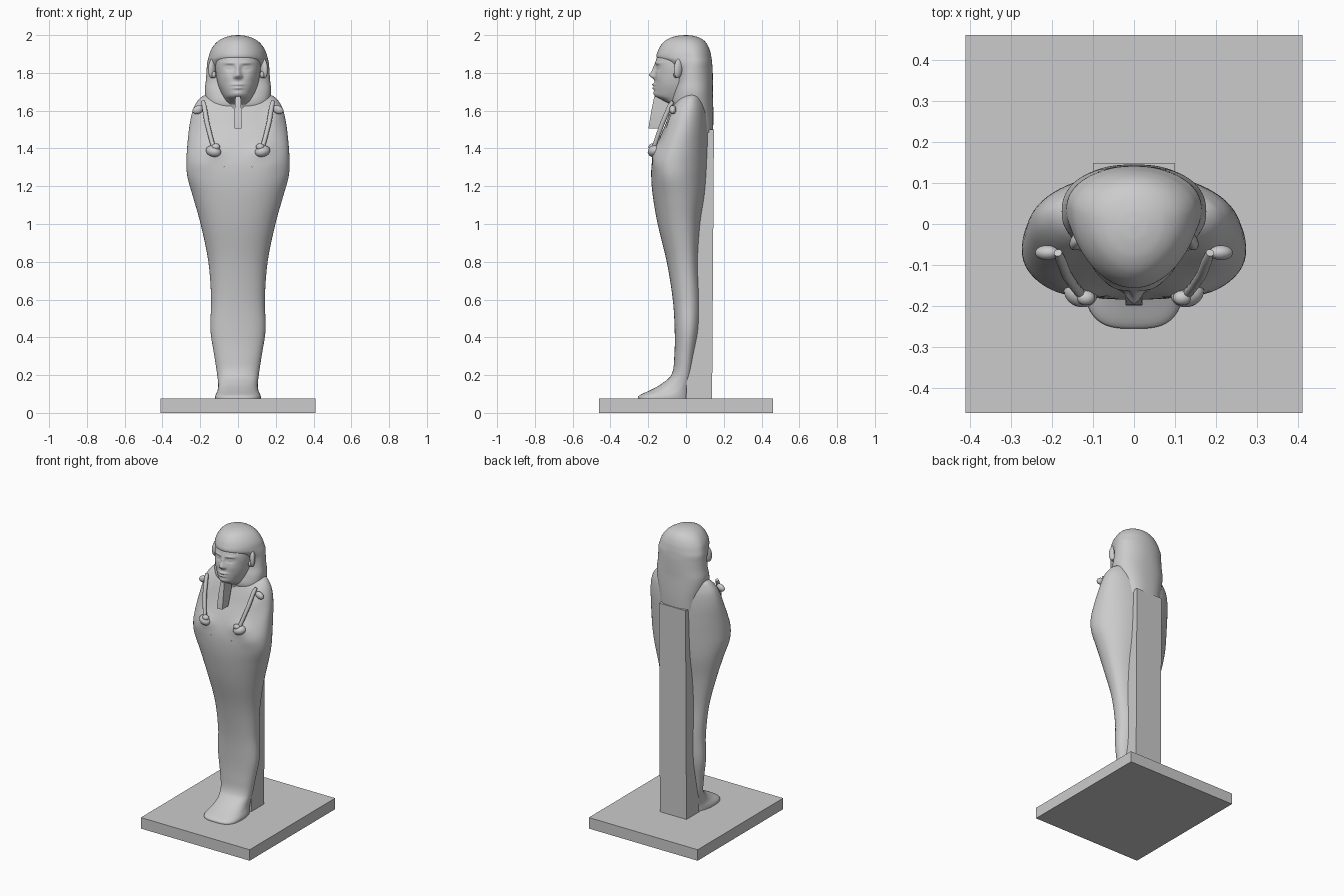
import bpy, bmesh, math
from mathutils import Vector


def finish(ob, angle=50):
    bpy.ops.object.select_all(action='DESELECT')
    ob.select_set(True)
    bpy.context.view_layer.objects.active = ob
    bpy.ops.object.shade_smooth_by_angle(angle=math.radians(angle))
    return ob


def from_bmesh(name, bm, angle=50):
    bmesh.ops.recalc_face_normals(bm, faces=bm.faces)
    me = bpy.data.meshes.new(name)
    bm.to_mesh(me)
    bm.free()
    ob = bpy.data.objects.new(name, me)
    bpy.context.collection.objects.link(ob)
    return finish(ob, angle)


def spline(rows, steps):
    """Smoothly interpolate the key sections."""
    out = []
    for i in range(len(rows) - 1):
        p0, p1, p2 = rows[max(i - 1, 0)], rows[i], rows[i + 1]
        p3 = rows[min(i + 2, len(rows) - 1)]
        h = p2[0] - p1[0]
        for k in range(steps):
            t = k / steps
            row = []
            for a, b, c, d in zip(p0, p1, p2, p3):
                m1 = (c - a) / max(p2[0] - p0[0], 1e-6) * h
                m2 = (d - b) / max(p3[0] - p1[0], 1e-6) * h
                row.append((2*t**3 - 3*t*t + 1)*b + (t**3 - 2*t*t + t)*m1
                           + (3*t*t - 2*t**3)*c + (t**3 - t*t)*m2)
            out.append(row)
    return out + [rows[-1]]


def loft(name, rows, bumps=(), segs=72, steps=5, angle=50):
    """Section: z, half width, front y, back y, widest y, front and back roundness.
    Bump: x, z, width, height, amount pushed forward (both sides)."""
    bm = bmesh.new()
    rings = []
    for z, hw, yf, yb, yc, nf, nb in spline(rows, steps):
        ring = []
        for k in range(segs):
            a = 2 * math.pi * k / segs
            c, s = math.cos(a), math.sin(a)
            n = nf if s < 0 else nb
            x = hw * math.copysign(abs(c) ** (2 / n), c)
            y = yc + (yc - yf if s < 0 else yb - yc) * math.copysign(abs(s) ** (2 / n), s)
            if s < 0:
                for bx, bz, sx, sz, amt in bumps:
                    y -= amt * min(1, -2 * s) * math.exp(
                        -((abs(x) - bx) / sx) ** 2 - ((z - bz) / sz) ** 2)
            ring.append(bm.verts.new((x, y, z)))
        rings.append(ring)
    for r, q in zip(rings, rings[1:]):
        for k in range(segs):
            j = (k + 1) % segs
            bm.faces.new((r[k], r[j], q[j], q[k]))
    bm.faces.new(rings[0])
    bm.faces.new(rings[-1])
    return from_bmesh(name, bm, angle)


def prism(name, sections):
    """Four-sided block from (z, half width, front y, back y) sections."""
    bm = bmesh.new()
    rings = [[bm.verts.new(p) for p in ((-w, f, z), (w, f, z), (w, b, z), (-w, b, z))]
             for z, w, f, b in sections]
    for r, q in zip(rings, rings[1:]):
        for k in range(4):
            bm.faces.new((r[k], r[(k+1) % 4], q[(k+1) % 4], q[k]))
    bm.faces.new(rings[0])
    bm.faces.new(rings[-1])
    return from_bmesh(name, bm, 30)


def ball(name, loc, scale, rot=(0, 0, 0)):
    bpy.ops.mesh.primitive_uv_sphere_add(segments=24, ring_count=14, location=loc, rotation=rot)
    ob = bpy.context.object
    ob.name = name
    ob.scale = scale
    return finish(ob, 60)


def rod(name, points):
    """Tapering round rod along (x, y, z, radius) points."""
    cu = bpy.data.curves.new(name, 'CURVE')
    cu.dimensions = '3D'
    cu.bevel_depth = 1
    cu.bevel_resolution = 3
    cu.use_fill_caps = True
    sp = cu.splines.new('POLY')
    sp.points.add(len(points) - 1)
    for p, (x, y, z, r) in zip(sp.points, points):
        p.co = (x, y, z, 1)
        p.radius = r
    ob = bpy.data.objects.new(name, cu)
    bpy.context.collection.objects.link(ob)
    return ob


# plinth and back pillar
prism("plinth", [(0, 0.41, -0.46, 0.46), (0.075, 0.41, -0.46, 0.46)])
prism("back_pillar", [(0.07, 0.1, 0.0, 0.138), (0.8, 0.1, 0.03, 0.143), (1.5, 0.1, 0.05, 0.148)])

# wrapped body with feet, thighs, elbows and shoulders
loft("wrapped_body", [
    (0.07, 0.122, -0.255, 0.04, -0.12, 3.0, 2.2),
    (0.09, 0.12, -0.25, 0.04, -0.11, 3.0, 2.2),
    (0.12, 0.108, -0.19, 0.04, -0.06, 2.7, 2.2),
    (0.15, 0.105, -0.135, 0.04, -0.03, 2.4, 2.2),
    (0.20, 0.110, -0.078, 0.042, -0.01, 2.3, 2.2),
    (0.30, 0.125, -0.062, 0.055, 0.0, 2.3, 2.2),
    (0.44, 0.146, -0.060, 0.078, 0.01, 2.3, 2.2),
    (0.60, 0.142, -0.070, 0.085, 0.01, 2.3, 2.2),
    (0.80, 0.157, -0.102, 0.075, 0.0, 2.2, 2.2),
    (1.00, 0.198, -0.150, 0.085, -0.02, 2.2, 2.2),
    (1.15, 0.240, -0.176, 0.108, -0.04, 2.2, 2.1),
    (1.25, 0.268, -0.184, 0.118, -0.06, 2.3, 2.0),
    (1.33, 0.273, -0.180, 0.122, -0.06, 2.4, 2.0),
    (1.42, 0.268, -0.155, 0.125, -0.04, 2.4, 2.0),
    (1.52, 0.257, -0.112, 0.125, -0.01, 2.4, 2.0),
    (1.60, 0.240, -0.082, 0.118, 0.01, 2.4, 2.0),
    (1.65, 0.215, -0.058, 0.105, 0.02, 2.3, 2.0),
    (1.68, 0.180, -0.030, 0.090, 0.03, 2.2, 2.0),
    (1.695, 0.12, 0.00, 0.070, 0.03, 2.0, 2.0)],
    bumps=[(0.13, 1.385, 0.06, 0.04, 0.018), (0.19, 1.33, 0.06, 0.05, 0.008),
           (0.19, 1.56, 0.04, 0.08, 0.012)])

# headcloth, flaring behind and down to the shoulders
loft("headcloth", [
    (1.485, 0.130, 0.03, 0.143, 0.05, 2.2, 2.6),
    (1.56, 0.145, -0.03, 0.145, 0.04, 2.4, 2.5),
    (1.63, 0.166, -0.075, 0.144, 0.03, 2.5, 2.4),
    (1.70, 0.176, -0.065, 0.142, 0.03, 2.5, 2.3),
    (1.76, 0.170, -0.050, 0.142, 0.03, 2.4, 2.2),
    (1.82, 0.166, -0.065, 0.141, 0.035, 2.2, 2.1),
    (1.855, 0.163, -0.115, 0.138, 0.04, 2.0, 2.1),
    (1.88, 0.157, -0.154, 0.135, 0.04, 1.9, 2.0),
    (1.92, 0.144, -0.147, 0.126, 0.03, 1.9, 2.0),
    (1.96, 0.115, -0.122, 0.106, 0.02, 1.9, 2.0),
    (1.985, 0.077, -0.085, 0.075, 0.01, 2.0, 2.0),
    (1.997, 0.035, -0.04, 0.035, 0.0, 2.0, 2.0),
    (2.0, 0.004, -0.004, 0.004, 0.0, 2.0, 2.0)])

# face and neck, with nose, brows, eyes, lips and cheeks
loft("face", [
    (1.56, 0.085, -0.08, 0.05, 0.0, 2.0, 2.0),
    (1.63, 0.072, -0.085, 0.05, 0.0, 2.0, 2.0),
    (1.655, 0.072, -0.125, 0.05, -0.03, 2.0, 2.0),
    (1.675, 0.080, -0.160, 0.05, -0.03, 2.0, 2.0),
    (1.70, 0.092, -0.167, 0.05, -0.03, 2.0, 2.0),
    (1.74, 0.106, -0.166, 0.05, -0.03, 2.1, 2.0),
    (1.79, 0.116, -0.163, 0.05, -0.03, 2.1, 2.0),
    (1.84, 0.120, -0.162, 0.05, -0.03, 2.1, 2.0),
    (1.88, 0.116, -0.155, 0.05, -0.03, 2.0, 2.0),
    (1.91, 0.095, -0.135, 0.05, -0.03, 2.0, 2.0)],
    bumps=[(0, 1.788, 0.016, 0.018, 0.030), (0, 1.82, 0.012, 0.025, 0.014),
           (0.016, 1.78, 0.008, 0.009, 0.010), (0, 1.738, 0.028, 0.007, 0.014),
           (0, 1.720, 0.024, 0.007, 0.012), (0, 1.692, 0.025, 0.014, 0.006),
           (0.043, 1.828, 0.026, 0.014, -0.012), (0.045, 1.828, 0.016, 0.007, 0.008),
           (0.045, 1.852, 0.03, 0.007, 0.006), (0.06, 1.78, 0.025, 0.025, 0.004)],
    segs=128, steps=9, angle=70)

# ceremonial beard
prism("beard", [(1.505, 0.019, -0.198, -0.135), (1.52, 0.021, -0.197, -0.13),
                (1.60, 0.018, -0.183, -0.10), (1.675, 0.014, -0.168, -0.08)])

# ears, fists and sceptres on both sides
for side, s in (("left", -1), ("right", 1)):
    ball(side + "_ear", (s * 0.137, -0.04, 1.825), (0.017, 0.026, 0.053),
         (math.radians(-8), 0, s * math.radians(35)))
    ball(side + "_ear_lobe", (s * 0.128, -0.05, 1.79), (0.012, 0.016, 0.018))
    ball(side + "_fist", (s * 0.130, -0.168, 1.385), (0.042, 0.034, 0.03),
         (0, s * math.radians(-15), s * math.radians(20)))
    ball(side + "_thumb", (s * 0.117, -0.18, 1.408), (0.022, 0.018, 0.018))
    rod(side + "_sceptre", [
        (s * 0.128, -0.172, 1.40, 0.012), (s * 0.145, -0.152, 1.46, 0.012),
        (s * 0.165, -0.122, 1.54, 0.013), (s * 0.178, -0.088, 1.62, 0.013),
        (s * 0.185, -0.07, 1.65, 0.010)])
    ball(side + "_sceptre_head", (s * 0.212, -0.07, 1.605), (0.03, 0.018, 0.022),
         (0, s * math.radians(25), 0))
    rod(side + "_sceptre_end", [(s * 0.09, -0.17, 1.335, 0.006), (s * 0.075, -0.178, 1.30, 0.005),
                                (s * 0.055, -0.176, 1.29, 0.003)])
